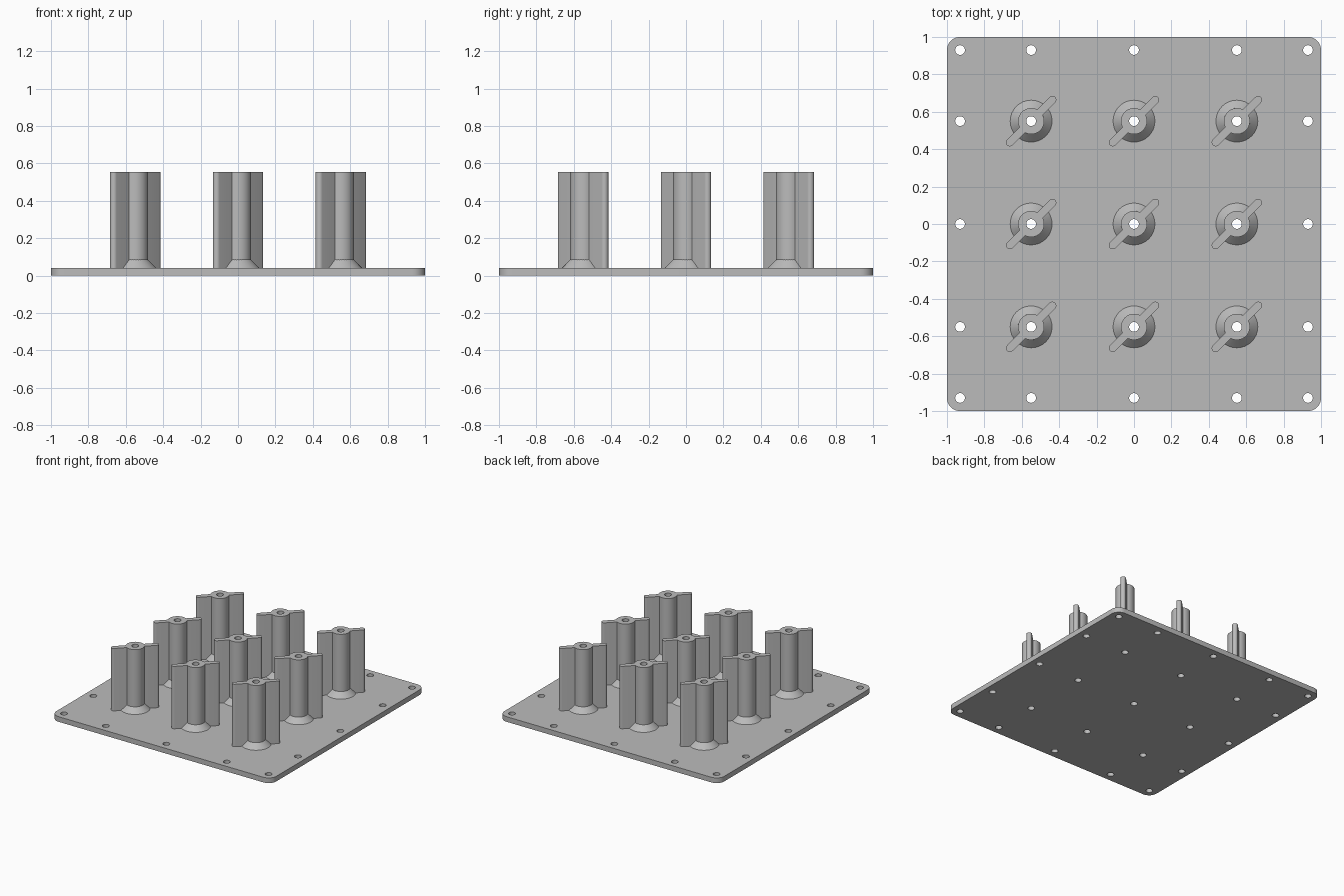
import bpy, bmesh
from math import pi, sin, cos, asin, radians
from mathutils import Matrix, Vector

cube = bpy.data.objects.get("Cube")
if cube:
    bpy.data.objects.remove(cube)

PLATE_TOP, POST_TOP = 0.042, 0.555
HUB_R, FIN_HALF, FIN_REACH, HOLE_R = 0.07, 0.021, 0.161, 0.026
GRID = (-0.55, 0.0, 0.55)
EDGE = 0.93

grey = bpy.data.materials.new("light_grey")
grey.use_nodes = True
colour = (0.5, 0.5, 0.5, 1)
grey.diffuse_color = colour
grey.node_tree.nodes["Principled BSDF"].inputs["Base Color"].default_value = colour


def arc(cx, cy, r, start, end, n):
    """Points along an arc, both ends included."""
    return [(cx + r * cos(start + (end - start) * i / n),
             cy + r * sin(start + (end - start) * i / n)) for i in range(n + 1)]


def circle(cx, cy, r, n=32):
    return arc(cx, cy, r, 0, 2 * pi, n)[:-1]


def finish(obj):
    obj.data.materials.clear()
    obj.data.materials.append(grey)
    bpy.ops.object.select_all(action='DESELECT')
    obj.select_set(True)
    bpy.context.view_layer.objects.active = obj
    bpy.ops.object.shade_smooth_by_angle(angle=radians(30))


def extruded(name, loops, z0, z1):
    """Solid from an outer loop and hole loops, between two heights."""
    curve = bpy.data.curves.new(name, 'CURVE')
    curve.dimensions = '2D'
    curve.fill_mode = 'BOTH'
    curve.extrude = (z1 - z0) / 2
    for loop in loops:
        spline = curve.splines.new('POLY')
        spline.points.add(len(loop) - 1)
        for point, (x, y) in zip(spline.points, loop):
            point.co = (x, y, 0, 1)
        spline.use_cyclic_u = True
    temp = bpy.data.objects.new(name + "_outline", curve)
    bpy.context.collection.objects.link(temp)
    bpy.context.view_layer.update()
    graph = bpy.context.evaluated_depsgraph_get()
    mesh = bpy.data.meshes.new_from_object(temp.evaluated_get(graph))
    bpy.data.objects.remove(temp)
    bm = bmesh.new()
    bm.from_mesh(mesh)
    bmesh.ops.remove_doubles(bm, verts=bm.verts, dist=1e-5)
    bmesh.ops.translate(bm, verts=bm.verts, vec=(0, 0, (z0 + z1) / 2))
    bmesh.ops.recalc_face_normals(bm, faces=bm.faces)
    bm.to_mesh(mesh)
    bm.free()
    obj = bpy.data.objects.new(name, mesh)
    bpy.context.collection.objects.link(obj)
    finish(obj)
    return obj


def lathe(name, profile, n=32):
    """Closed (radius, height) profile turned about the z axis."""
    bm = bmesh.new()
    verts = [bm.verts.new((r, 0, z)) for r, z in profile]
    edges = [bm.edges.new((verts[i - 1], verts[i])) for i in range(len(verts))]
    bmesh.ops.spin(bm, geom=verts + edges, cent=(0, 0, 0), axis=(0, 0, 1),
                   angle=2 * pi, steps=n, use_merge=True)
    bmesh.ops.remove_doubles(bm, verts=bm.verts, dist=1e-5)
    bmesh.ops.recalc_face_normals(bm, faces=bm.faces)
    mesh = bpy.data.meshes.new(name)
    bm.to_mesh(mesh)
    bm.free()
    obj = bpy.data.objects.new(name, mesh)
    bpy.context.collection.objects.link(obj)
    finish(obj)
    return obj


# Base plate with rounded corners, rim screw holes and post holes
corners = [(1, 1), (-1, 1), (-1, -1), (1, -1)]
outline = []
for i, (sx, sy) in enumerate(corners):
    outline += arc(sx * EDGE, sy * EDGE, 1 - EDGE, i * pi / 2, (i + 1) * pi / 2, 8)
stations = (-EDGE,) + GRID + (EDGE,)
holes = [circle(x, y, HOLE_R) for x in stations for y in stations]
extruded("base_plate", [outline] + holes, 0, PLATE_TOP)

# Post section: round hub with two round-ended fins, set diagonally
a = asin(FIN_HALF / HUB_R)
half = arc(FIN_REACH, 0, FIN_HALF, -pi / 2, pi / 2, 12) + arc(0, 0, HUB_R, a, pi - a, 14)
section = half + [(-x, -y) for x, y in half]
turn = Matrix.Rotation(pi / 4, 2)
section = [tuple(turn @ Vector(p)) for p in section]
post = extruded("finned_post", [section, circle(0, 0, HOLE_R)], PLATE_TOP, POST_TOP)

# Sloped collar at the foot of the post
collar = lathe("post_collar", [(0.05, PLATE_TOP), (0.112, PLATE_TOP),
                               (HUB_R, 0.085), (0.05, 0.085)])

# Three by three array of posts and collars
for part in (post, collar):
    spots = [(x, y) for x in GRID for y in GRID]
    part.location = (*spots[0], 0)
    for x, y in spots[1:]:
        copy = part.copy()
        copy.location = (x, y, 0)
        bpy.context.collection.objects.link(copy)
